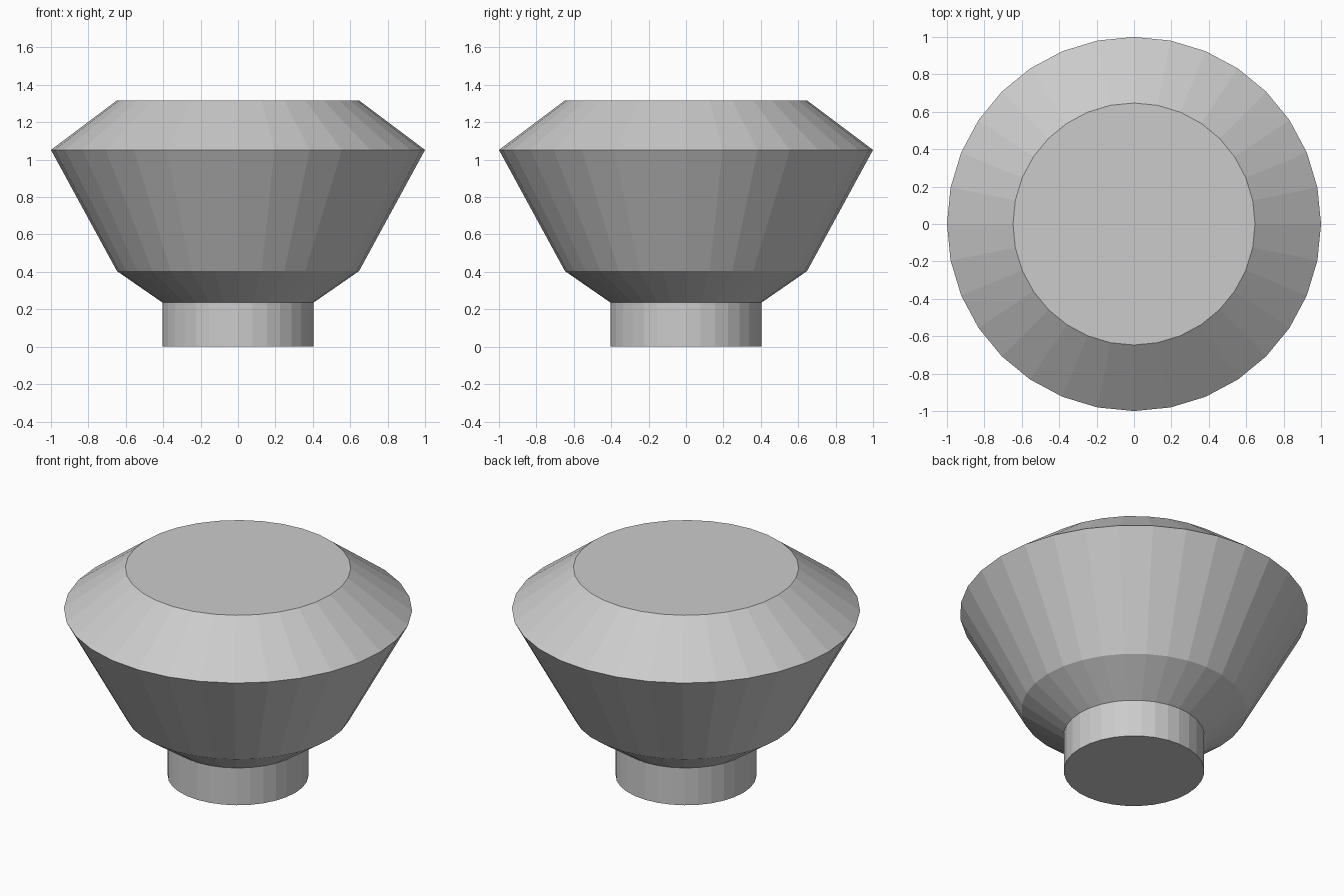
import bpy, bmesh
from math import cos, sin, tau

if "Cube" in bpy.data.objects:
    bpy.data.objects.remove(bpy.data.objects["Cube"])

SIDES = 32


def lathe(name, profile):
    """Flat-faced closed solid from (radius, height) rings, bottom to top."""
    bm = bmesh.new()
    rings = [[bm.verts.new((r * cos(tau * i / SIDES), r * sin(tau * i / SIDES), z))
              for i in range(SIDES)] for r, z in profile]
    for low, high in zip(rings, rings[1:]):
        for i in range(SIDES):
            j = (i + 1) % SIDES
            bm.faces.new((low[i], low[j], high[j], high[i]))
    bm.faces.new(rings[0][::-1])
    bm.faces.new(rings[-1])
    mesh = bpy.data.meshes.new(name)
    bm.to_mesh(mesh)
    bm.free()
    obj = bpy.data.objects.new(name, mesh)
    bpy.context.collection.objects.link(obj)
    return obj


# Knob: straight stem, flared underside, wide rim, bevelled flat top
lathe("knob", [(0.404, 0), (0.404, 0.236), (0.647, 0.404), (1.0, 1.052), (0.647, 1.317)])
